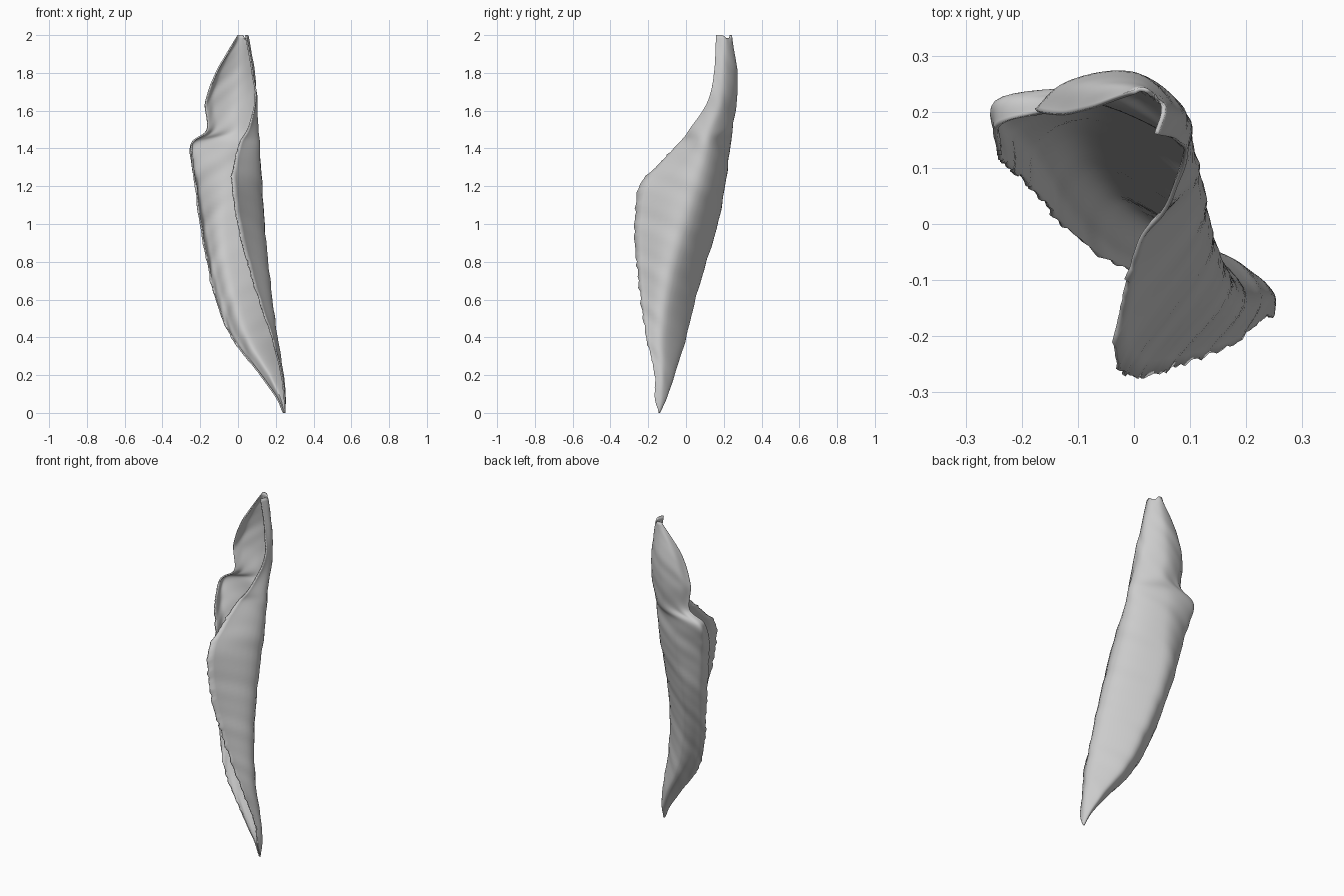
import bpy, bmesh, math, random
from mathutils import Vector

if "Cube" in bpy.data.objects:
    bpy.data.objects.remove(bpy.data.objects["Cube"])

random.seed(4)

# Cross-sections: height, then x,y of left rim, left fold, spine, right bulge, right rim
SECTIONS = [
    (2.00, 0.00, .235, 0.015, .24, .03, .232, .052, .205, .04, .16),
    (1.81, -.11, .197, -.09, .25, .005, .265, .08, .205, .075, .15),
    (1.65, -.17, .20, -.125, .245, -.01, .262, .09, .195, .092, .115),
    (1.50, -.165, .20, -.11, .23, .00, .235, .105, .13, .05, .02),
    (1.43, -.24, .175, -.228, .225, -.05, .222, .11, .11, .01, -.035),
    (1.32, -.24, .125, -.225, .195, -.05, .212, .117, .08, -.022, -.14),
    (1.20, -.225, .105, -.20, .172, -.05, .195, .125, .04, -.03, -.245),
    (1.00, -.20, .08, -.17, .138, -.06, .155, .137, -.018, .00, -.27),
    (0.80, -.163, .04, -.135, .08, -.04, .095, .155, -.07, .05, -.26),
    (0.60, -.118, -.012, -.085, .015, .00, .04, .175, -.105, .11, -.24),
    (0.40, -.033, -.07, -.01, -.045, .06, -.005, .20, -.12, .18, -.21),
    (0.20, .12, -.12, .13, -.095, .17, -.065, .235, -.12, .23, -.165),
    (0.08, .205, -.135, .21, -.12, .225, -.105, .248, -.13, .245, -.165),
]


def spline(points, steps):
    """Catmull-Rom curve through the points."""
    ends = [points[0] * 2 - points[1]] + points + [points[-1] * 2 - points[-2]]
    out = []
    for i in range(len(points) - 1):
        a, b, c, d = ends[i:i + 4]
        for k in range(steps):
            t = k / steps
            out.append(0.5 * (2 * b + (c - a) * t + (2 * a - 5 * b + 4 * c - d) * t * t
                              + (3 * b - a - 3 * c + d) * t ** 3))
    return out + [points[-1]]


# Control net, closed to a point at the foot
net = [[Vector((s[i], s[i + 1], s[0])) for i in range(1, 11, 2)] for s in SECTIONS]
net.append([Vector((.24 + .002 * i, -.142, 0)) for i in range(5)])
columns = [spline([row[i] for row in net], 10) for i in range(5)]
rows = [spline([col[j] for col in columns], 8) for j in range(len(columns[0]))]

# Curled sheet with slanted ripples and frayed rims
bm = bmesh.new()
grid = []
for j, row in enumerate(rows):
    verts = []
    n = len(row) - 1
    fray = {0: random.uniform(-.004, .004), n: random.uniform(-.006, .006)}
    for i, p in enumerate(row):
        q = p.copy()
        tangent = row[min(i + 1, n)] - row[max(i - 1, 0)]
        normal = Vector((tangent.y, -tangent.x, 0)).normalized()
        fade = min(1, p.z / .4) * min(1, (2.02 - p.z) / .3)
        q += normal * fade * (.0015 * math.sin(34 * p.z - 16 * i / n)
                              + .001 * math.sin(61 * p.z - 25 * i / n))
        if i in fray and 0.1 < p.z < 1.4:
            q += tangent.normalized() * fray[i] * fade
        if j == 0:  # notch in the top lip
            q.z -= .025 * math.exp(-((i - 20) / 4) ** 2)
        verts.append(bm.verts.new(q))
    grid.append(verts)
for a, b in zip(grid, grid[1:]):
    for i in range(len(a) - 1):
        bm.faces.new((a[i], a[i + 1], b[i + 1], b[i]))
bmesh.ops.recalc_face_normals(bm, faces=bm.faces)

mesh = bpy.data.meshes.new("curled_leaf")
bm.to_mesh(mesh)
bm.free()
leaf = bpy.data.objects.new("curled_leaf", mesh)
bpy.context.collection.objects.link(leaf)

# Thin body
solid = leaf.modifiers.new("thickness", 'SOLIDIFY')
solid.thickness = 0.008
solid.offset = 0
bpy.context.view_layer.objects.active = leaf
leaf.select_set(True)
bpy.ops.object.shade_smooth_by_angle(angle=math.radians(50))
